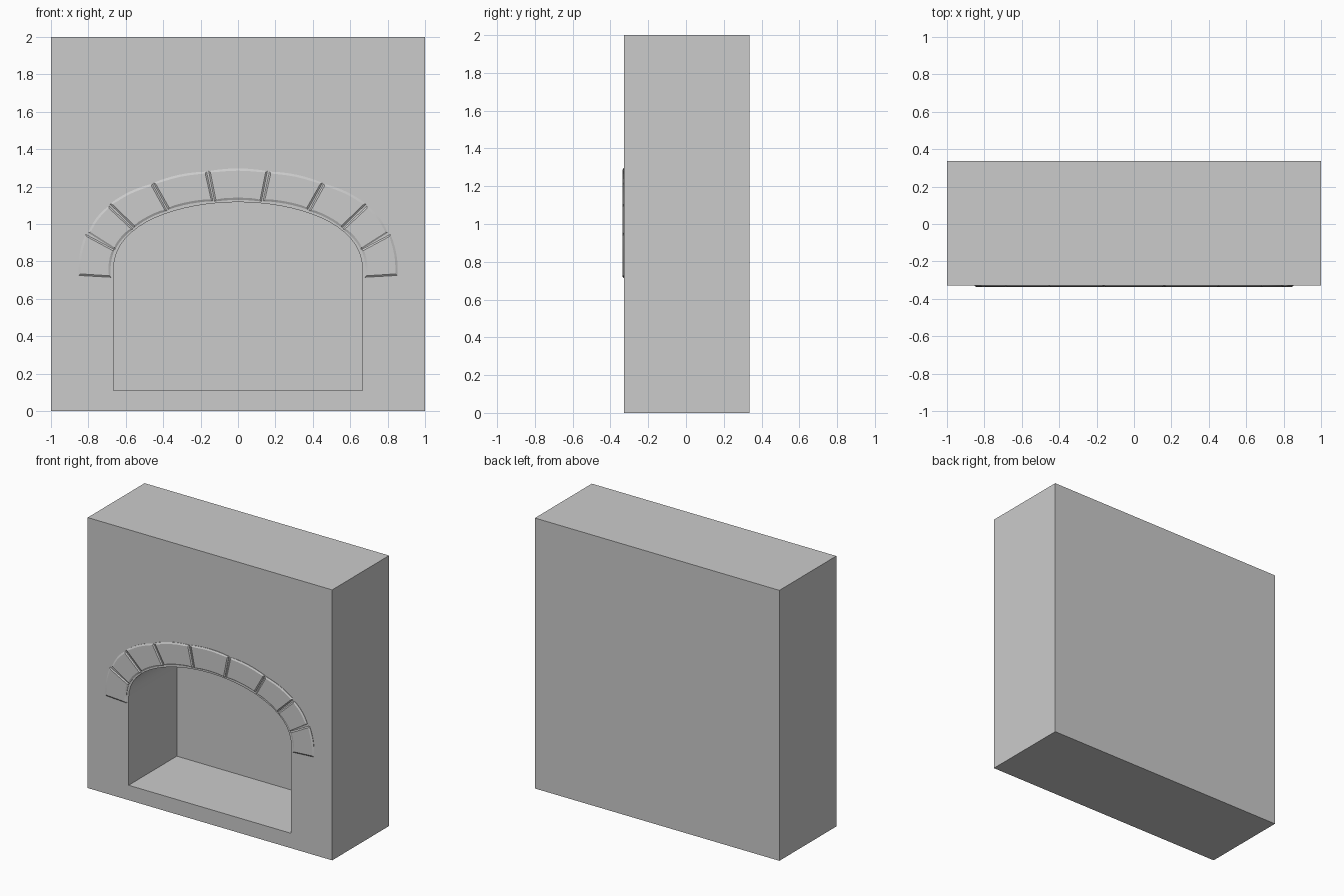
import bpy, bmesh
from mathutils import Vector
from mathutils.geometry import interpolate_bezier

if "Cube" in bpy.data.objects:
    bpy.data.objects.remove(bpy.data.objects["Cube"])

FRONT, BACK = -0.328, 0.337      # wall faces
NICHE_BACK = 0.235
STONE_FRONT = -0.337


def prism(name, outline, y0, y1, chamfer=0.0, rise=0.0):
    """Extrude an x/z outline from y0 (front) to y1, with optional chamfered front."""
    bm = bmesh.new()
    front = bm.faces.new([bm.verts.new((x, y0, z)) for x, z in outline])
    back = bm.faces.new([bm.verts.new((x, y1, z)) for x, z in reversed(outline)])
    n = len(outline)
    fv, bv = list(front.verts), list(back.verts)[::-1]
    for i in range(n):
        j = (i + 1) % n
        bm.faces.new((fv[j], fv[i], bv[i], bv[j]))
    bmesh.ops.recalc_face_normals(bm, faces=bm.faces)
    if chamfer:
        bmesh.ops.inset_individual(bm, faces=[front], thickness=chamfer, depth=rise)
    mesh = bpy.data.meshes.new(name)
    bm.to_mesh(mesh)
    bm.free()
    obj = bpy.data.objects.new(name, mesh)
    bpy.context.collection.objects.link(obj)
    return obj


def activate(obj):
    bpy.ops.object.select_all(action='DESELECT')
    obj.select_set(True)
    bpy.context.view_layer.objects.active = obj


def bowed(a, b, bulge, away, steps=6):
    """Points from a to b, bowed by `bulge` along the `away` direction."""
    a, b = Vector(a), Vector(b)
    d = (b - a).normalized()
    nrm = Vector((-d.y, d.x))
    if nrm.dot(away) < 0:
        nrm = -nrm
    return [a.lerp(b, i / steps) + nrm * bulge * 4 * (i / steps) * (1 - i / steps)
            for i in range(steps + 1)]


# Wall block
wall = prism("wall_block", [(-1, 0), (1, 0), (1, 2), (-1, 2)], FRONT, BACK)

# Arched niche cut into the front
curve = interpolate_bezier((0.665, 0.76, 0), (0.665, 1.01, 0), (0.3, 1.117, 0), (0, 1.117, 0), 17)
right = [(p.x, p.y) for p in curve]
left = [(-x, z) for x, z in reversed(right[:-1])]
cutter = prism("niche_cutter", [(-0.665, 0.11), (0.665, 0.11)] + right + left, -0.6, NICHE_BACK)
cutter.hide_render = True
mod = wall.modifiers.new("niche", 'BOOLEAN')
mod.operation, mod.solver, mod.object = 'DIFFERENCE', 'EXACT', cutter
activate(wall)
bpy.ops.object.modifier_apply(modifier=mod.name)
bpy.data.objects.remove(cutter)
activate(wall)
bpy.ops.object.shade_smooth_by_angle(angle=0.5)

# Arch stones: inner start, inner end, outer end, outer start (right half)
stones = [
    ((0.68, 0.715), (0.66, 0.863), (0.815, 0.945), (0.852, 0.725)),
    ((0.657, 0.863), (0.56, 0.973), (0.69, 1.097), (0.80, 0.953)),
    ((0.555, 0.98), (0.38, 1.07), (0.458, 1.215), (0.685, 1.107)),
    ((0.373, 1.077), (0.134, 1.122), (0.168, 1.28), (0.452, 1.22)),
]
keystone = ((0.125, 1.12), (-0.125, 1.12), (-0.157, 1.283), (0.157, 1.283))


def make_stone(name, corners, side=1):
    a, b, c, d = [Vector((x * side, z)) for x, z in corners]
    away = (c + d) - (a + b)
    outline = bowed(a, b, 0.009, away) + bowed(c, d, 0.014, away)
    obj = prism(name, [tuple(p) for p in outline], -0.331, -0.322,
                0.012, -0.331 - STONE_FRONT)
    activate(obj)
    bpy.ops.object.shade_smooth_by_angle(angle=0.3)


make_stone("keystone", keystone)
for i, corners in enumerate(stones, 1):
    make_stone(f"arch_stone_right_{i}", corners, 1)
    make_stone(f"arch_stone_left_{i}", corners, -1)
